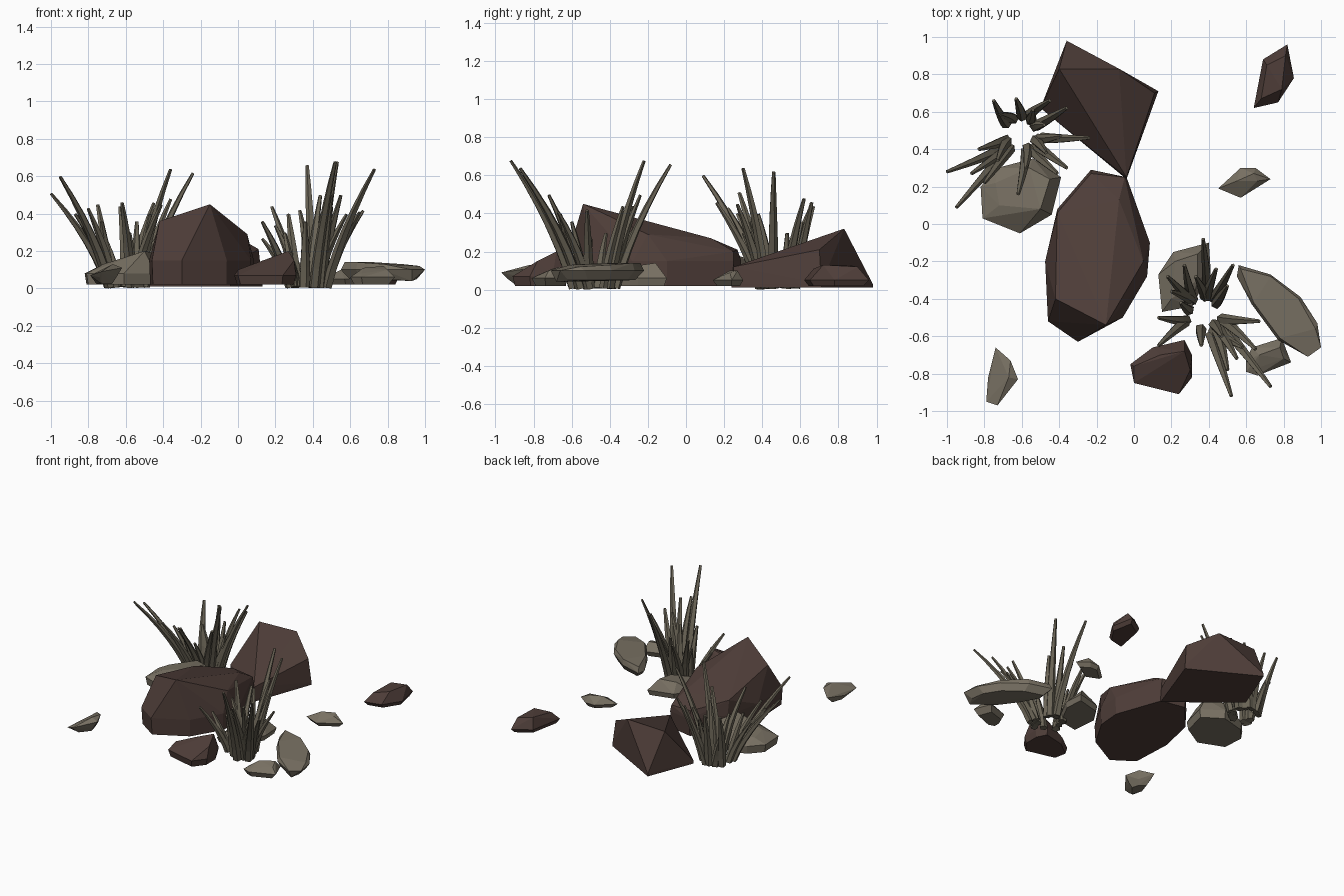
import bpy
import bmesh
import math
from mathutils import Vector

# Remove the default object only
default_cube = bpy.data.objects.get("Cube")
if default_cube is not None:
    bpy.data.objects.remove(default_cube, do_unlink=True)


def make_material(name, colour):
    material = bpy.data.materials.new(name)
    material.use_nodes = True
    material.diffuse_color = (*colour, 1)
    shader = material.node_tree.nodes["Principled BSDF"]
    shader.inputs["Base Color"].default_value = (*colour, 1)
    shader.inputs["Roughness"].default_value = .9
    return material


brown_stone = make_material("brown stone", (.078, .048, .041))
grey_stone = make_material("grey stone", (.19, .165, .125))
dry_grass = make_material("dry grass", (.145, .128, .093))


def add_object(name, bm, material):
    mesh = bpy.data.meshes.new(name)
    bm.normal_update()
    bm.to_mesh(mesh)
    bm.free()
    mesh.materials.append(material)
    obj = bpy.data.objects.new(name, mesh)
    bpy.context.collection.objects.link(obj)
    return obj


def make_rock(name, material, outline, belt, peaks, floor=.02, foot=.85):
    """Faceted stone: a footprint, a belt at its widest and a few peaks, wrapped in a hull."""
    bm = bmesh.new()
    centre = sum((Vector(point) for point in outline), Vector((0, 0))) / len(outline)
    for point in outline:
        low = centre.lerp(Vector(point), foot)
        bm.verts.new((low.x, low.y, floor))
        bm.verts.new((*point, belt))
    for peak in peaks:
        bm.verts.new(peak)
    hull = bmesh.ops.convex_hull(bm, input=bm.verts[:])
    loose = set(hull["geom_interior"]) | set(hull["geom_unused"])
    loose = [item for item in loose if isinstance(item, bmesh.types.BMVert)]
    bmesh.ops.delete(bm, geom=loose, context="VERTS")
    bmesh.ops.dissolve_limit(bm, angle_limit=math.radians(2),
                             verts=bm.verts[:], edges=bm.edges[:])
    bmesh.ops.recalc_face_normals(bm, faces=bm.faces[:])
    return add_object(name, bm, material)


def add_blade(bm, base, bend, tip, sides=5, steps=6):
    """One tapered blade that rises steeply and then leans outward."""
    rings = []
    for step in range(steps + 1):
        t = step / steps
        spot = base.lerp(bend, t).lerp(bend.lerp(tip, t), t)
        tangent = (bend - base).lerp(tip - bend, t)
        turn = tangent.to_track_quat("Z", "Y")
        radius = .021 * (1 - t ** 1.8) + .01
        ring = []
        for side in range(sides):
            angle = math.tau * side / sides
            offset = Vector((math.cos(angle), math.sin(angle) * .8, 0)) * radius
            ring.append(bm.verts.new(spot + turn @ offset))
        rings.append(ring)
    for lower, upper in zip(rings, rings[1:]):
        for side in range(sides):
            after = (side + 1) % sides
            bm.faces.new((lower[side], lower[after], upper[after], upper[side]))
    bm.faces.new(rings[0][::-1])
    bm.faces.new(rings[-1])


def make_clump(name, centre, tips, spread=.14):
    """Blades rooted in a ring, each set a little to one side of its own direction."""
    bm = bmesh.new()
    middle = Vector((*centre, 0))
    for index, tip in enumerate(tips):
        end = Vector(tip)
        reach = Vector((end.x, end.y, 0)) - middle
        outward = reach.normalized()
        sideways = Vector((-outward.y, outward.x, 0)) * math.sin(index * 2) * .03
        start = middle + reach * spread + outward * .055 + sideways
        bend = start.lerp(end, .26) + sideways * .3
        start.z = .012
        bend.z = end.z * .47
        add_blade(bm, start, bend, end)
    # Rest the lowest blade on the ground
    lowest = min(vert.co.z for vert in bm.verts)
    for vert in bm.verts:
        vert.co.z -= lowest
    return add_object(name, bm, dry_grass)


# Large boulders
make_rock("main_boulder", brown_stone,
          [(-.23, .29), (-.04, .25), (.085, -.1), (.07, -.28), (-.06, -.5),
           (-.3, -.63), (-.46, -.52), (-.475, -.2), (-.41, .08)],
          .15,
          [(-.15, -.54, .45), (-.42, -.4, .36), (-.41, .06, .26), (-.23, .27, .21),
           (-.08, .13, .27), (.05, -.2, .29), (-.05, .25, .2)], foot=.98)
make_rock("back_boulder", brown_stone,
          [(-.36, .98), (.13, .71), (-.04, .24), (-.5, .62)],
          .03,
          [(-.4, .83, .31), (-.08, .83, .32), (.11, .7, .21), (-.04, .25, .12)],
          floor=.01, foot=1)

# Smaller brown stones
make_rock("front_brown_stone", brown_stone,
          [(-.02, -.75), (.1, -.66), (.27, -.62), (.31, -.7), (.31, -.82),
           (.24, -.91), (0, -.85)],
          .07,
          [(.27, -.68, .2), (.3, -.78, .15), (.14, -.7, .15), (0, -.76, .1)], foot=.92)
make_rock("back_brown_stone", brown_stone,
          [(.64, .62), (.69, .88), (.82, .96), (.855, .78), (.77, .65)],
          .05,
          [(.71, .85, .13), (.81, .9, .12), (.79, .72, .13), (.68, .67, .11)])

# Grey stones
make_rock("right_grey_stone", grey_stone,
          [(-.81, .03), (-.82, .2), (-.73, .3), (-.54, .35), (-.39, .25),
           (-.44, .05), (-.61, -.05)],
          .08,
          [(-.5, .08, .2), (-.45, .24, .19), (-.56, .3, .17), (-.72, .1, .13),
           (-.74, .22, .12)], foot=.95)
make_rock("left_grey_stone", grey_stone,
          [(.13, -.27), (.21, -.15), (.4, -.1), (.41, -.25), (.31, -.44), (.15, -.47)],
          .06,
          [(.22, -.2, .13), (.34, -.16, .14), (.34, -.3, .12), (.2, -.4, .1)], foot=.92)
make_rock("flat_grey_slab", grey_stone,
          [(.56, -.22), (.73, -.27), (.89, -.39), (.98, -.53), (1, -.66),
           (.93, -.71), (.77, -.62), (.63, -.43), (.55, -.28)],
          .1,
          [(.57, -.24, .14), (.73, -.28, .14), (.88, -.4, .13), (.64, -.42, .14),
           (.78, -.61, .13), (.97, -.56, .12), (.93, -.68, .04)], floor=.05, foot=.8)
make_rock("front_grey_stone", grey_stone,
          [(.6, -.73), (.63, -.66), (.79, -.61), (.84, -.74), (.66, -.81), (.6, -.79)],
          .06,
          [(.67, -.7, .11), (.78, -.66, .12), (.8, -.72, .1), (.66, -.77, .08)], foot=.75)
make_rock("side_grey_stone", grey_stone,
          [(.45, .19), (.57, .3), (.65, .3), (.73, .24), (.57, .14)],
          .05,
          [(.55, .23, .1), (.64, .27, .1), (.66, .23, .09)], foot=.75)
# Tilted stone with its back end lifted
make_rock("corner_grey_stone", grey_stone,
          [(-.74, -.7), (-.67, -.75), (-.65, -.83), (-.74, -.94), (-.78, -.82)],
          .06,
          [(-.74, -.66, .09), (-.66, -.73, .12), (-.62, -.83, .11), (-.67, -.82, .13),
           (-.73, -.97, .09), (-.79, -.95, .07)], floor=.025, foot=.65)

# Grass clumps, each blade given by where its tip ends
make_clump("right_grass_clump", (-.6, .49),
           [(-.95, .09, .6), (-1, .28, .51), (-.24, .46, .62), (-.36, .3, .64),
            (-.75, .66, .45), (-.63, .67, .44), (-.54, .61, .36), (-.45, .66, .46),
            (-.36, .62, .48), (-.41, .27, .45), (-.62, .16, .46), (-.8, .22, .43),
            (-.72, .59, .3), (-.58, .3, .3), (-.83, .4, .33), (-.39, .47, .36),
            (-.87, .27, .4), (-.47, .38, .4), (-.73, .34, .36), (-.48, .53, .3)])
make_clump("left_grass_clump", (.37, -.48),
           [(.52, -.92, .68), (.73, -.87, .64), (.37, -.08, .66), (.53, -.22, .68),
            (.65, -.67, .41), (.67, -.52, .42), (.5, -.33, .44), (.5, -.78, .5),
            (.36, -.65, .36), (.13, -.65, .36), (.13, -.5, .27), (.18, -.28, .44),
            (.2, -.36, .34), (.27, -.22, .4), (.44, -.24, .5), (.58, -.66, .4),
            (.55, -.72, .5), (.25, -.42, .3), (.33, -.28, .42), (.47, -.6, .36)])
